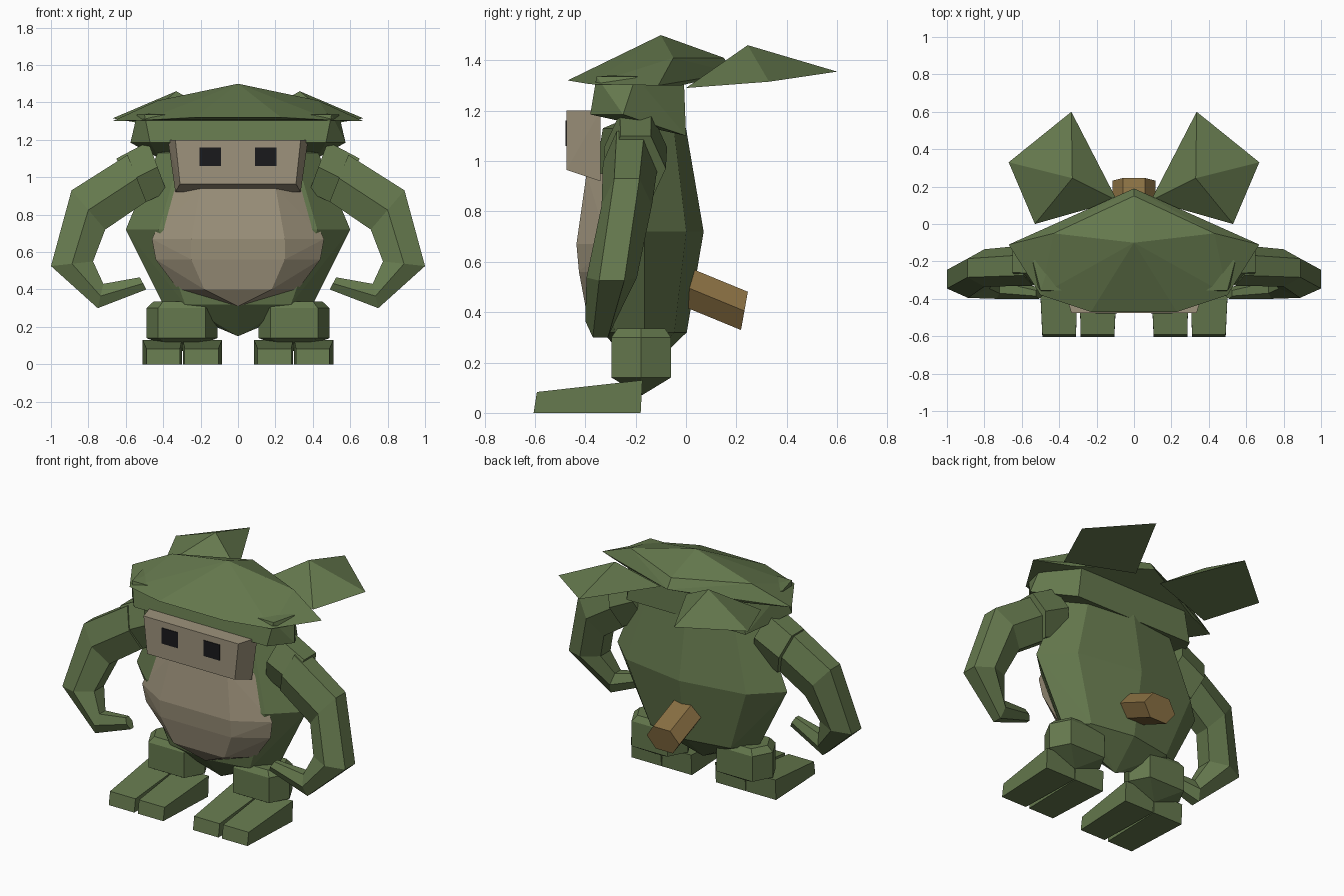
import bpy, bmesh, math
from mathutils import Vector

if "Cube" in bpy.data.objects:
    bpy.data.objects.remove(bpy.data.objects["Cube"])


def material(name, rgb):
    m = bpy.data.materials.new(name)
    m.diffuse_color = (*rgb, 1)
    m.use_nodes = True
    m.node_tree.nodes["Principled BSDF"].inputs["Base Color"].default_value = m.diffuse_color
    return m


GREEN = material("green", (0.13, 0.19, 0.075))
BEIGE = material("beige", (0.34, 0.29, 0.20))
BROWN = material("brown", (0.25, 0.16, 0.055))
BLACK = material("black", (0.01, 0.01, 0.012))


def finish(name, bm, mat):
    bmesh.ops.recalc_face_normals(bm, faces=bm.faces[:])
    me = bpy.data.meshes.new(name)
    bm.to_mesh(me)
    bm.free()
    me.materials.append(mat)
    ob = bpy.data.objects.new(name, me)
    bpy.context.collection.objects.link(ob)
    return ob


def hull(name, pts, mat, side=1):
    """Convex faceted solid around a few corner points."""
    bm = bmesh.new()
    for x, y, z in pts:
        bm.verts.new((x * side, y, z))
    res = bmesh.ops.convex_hull(bm, input=bm.verts[:])
    loose = [v for v in bm.verts if not v.link_faces]
    bmesh.ops.delete(bm, geom=loose, context='VERTS')
    bmesh.ops.dissolve_limit(bm, angle_limit=math.radians(2),
                             verts=bm.verts[:], edges=bm.edges[:])
    return finish(name, bm, mat)


def sym(pts):
    return pts + [(-x, y, z) for x, y, z in pts if x]


def loft(name, rings, mat):
    """Capped skin over rings of equal point count."""
    bm = bmesh.new()
    vs = [[bm.verts.new(p) for p in r] for r in rings]
    n = len(vs[0])
    for a, b in zip(vs, vs[1:]):
        for i in range(n):
            j = (i + 1) % n
            bm.faces.new((a[i], a[j], b[j], b[i]))
    bm.faces.new(vs[0])
    bm.faces.new(vs[-1])
    return finish(name, bm, mat)


def limb_ring(outer, inner, y, depth, side):
    """Six-sided section spanning two (x, z) points, with half depth in y."""
    o, i = Vector(outer), Vector(inner)
    c, h = (o + i) / 2, (o - i) / 2
    ring = []
    for k in range(6):
        a = math.radians(60 * k + 30)
        p = c + h * math.cos(a) / 0.866
        ring.append((p.x * side, y + depth * math.sin(a), p.y))
    return ring


# Barrel body: eight-sided, pointed at the bottom
body = [(0, -0.17, 0.15), (0, -0.165, 1.2)]
for z, rx, ry in ((0.32, 0.40, 0.168), (0.72, 0.60, 0.235), (1.13, 0.43, 0.165)):
    for k in range(8):
        a = math.tau * k / 8
        body.append((rx * math.cos(a), -0.165 + ry * math.sin(a), z))
hull("body", body, GREEN)

# Belly plate
hull("belly", sym([(0.33, -0.31, 0.95), (0.20, -0.395, 0.95),
                   (0.46, -0.31, 0.67), (0.25, -0.435, 0.67),
                   (0.44, -0.30, 0.56), (0.25, -0.425, 0.56),
                   (0.32, -0.28, 0.40), (0.18, -0.395, 0.40),
                   (0, -0.33, 0.31)]), BEIGE)

# Face block and eyes
hull("face", sym([(0.335, -0.475, 1.2), (0.31, -0.475, 0.965),
                  (0.375, -0.34, 1.2), (0.335, -0.34, 0.92)]), BEIGE)
for s in (-1, 1):
    hull("eye", [(x, y, z) for x in (0.09, 0.205) for y in (-0.479, -0.46)
                 for z in (1.06, 1.16)], BLACK, s)

# Head block under the cap
hull("head", sym([(0.47, -0.38, 1.185), (0.575, -0.25, 1.185), (0.42, 0.0, 1.10),
                  (0.50, -0.355, 1.335), (0.54, -0.2, 1.335), (0.38, -0.01, 1.365)]), GREEN)

# Cap
hull("cap", sym([(0, -0.10, 1.5), (0.43, -0.05, 1.41), (0, 0.15, 1.41),
                 (0.23, -0.47, 1.32), (0.5, -0.38, 1.305), (0.67, -0.11, 1.3),
                 (0.45, -0.02, 1.3), (0, 0.19, 1.35)]), GREEN)

for s in (-1, 1):
    # Leaf-shaped ear
    hull("ear", [(0.33, 0.245, 1.46), (0.09, 0.125, 1.32), (0.335, 0.6, 1.355),
                 (0.67, 0.33, 1.315), (0.53, 0.0, 1.29)], GREEN, s)

    # Shoulder
    loft("shoulder", [limb_ring((0.48, 1.19), (0.38, 0.92), -0.20, 0.125, s),
                      limb_ring((0.65, 1.10), (0.55, 0.84), -0.20, 0.12, s)], GREEN)

    # Arm curling inwards to the hand
    loft("arm", [limb_ring(o, i, y, d, s) for o, i, y, d in (
        ((0.59, 1.12), (0.49, 0.87), -0.22, 0.11),
        ((0.89, 0.93), (0.71, 0.72), -0.235, 0.10),
        ((1.00, 0.525), (0.775, 0.55), -0.295, 0.10),
        ((0.75, 0.30), (0.72, 0.43), -0.34, 0.06),
        ((0.49, 0.40), (0.525, 0.465), -0.37, 0.03))], GREEN)

    # Stubby hexagonal leg with tapered ends
    leg = [(0.3, -0.175, 0.07)]
    for z, k in ((0.14, 1), (0.30, 1), (0.335, 0.8)):
        for x, y in ((0.19, 0), (0.127, 0.118), (0.127, -0.118)):
            leg += [(0.3 + x * k, -0.178 + y * k, z), (0.3 - x * k, -0.178 - y * k, z)]
    hull("leg", leg, GREEN, s)

    # Two wedge toes per foot
    for front, back in (((0.31, 0.49), (0.30, 0.51)), ((0.105, 0.285), (0.085, 0.295))):
        toe = []
        for f, b in zip(front, back):
            toe += [(f, -0.605, 0), (f, -0.592, 0.083), (b, -0.18, 0), (b, -0.173, 0.13)]
        hull("toe", toe, GREEN, s)

# Hexagonal tail stub sloping down and back
tail = []
for cy, cz in ((-0.06, 0.525), (0.232, 0.405)):
    for x, t in ((0.115, 0), (0.06, 0.08), (0.06, -0.08)):
        tail.append((x, cy + 0.17 * t, cz + 0.95 * t))
hull("tail", sym(tail), BROWN)
